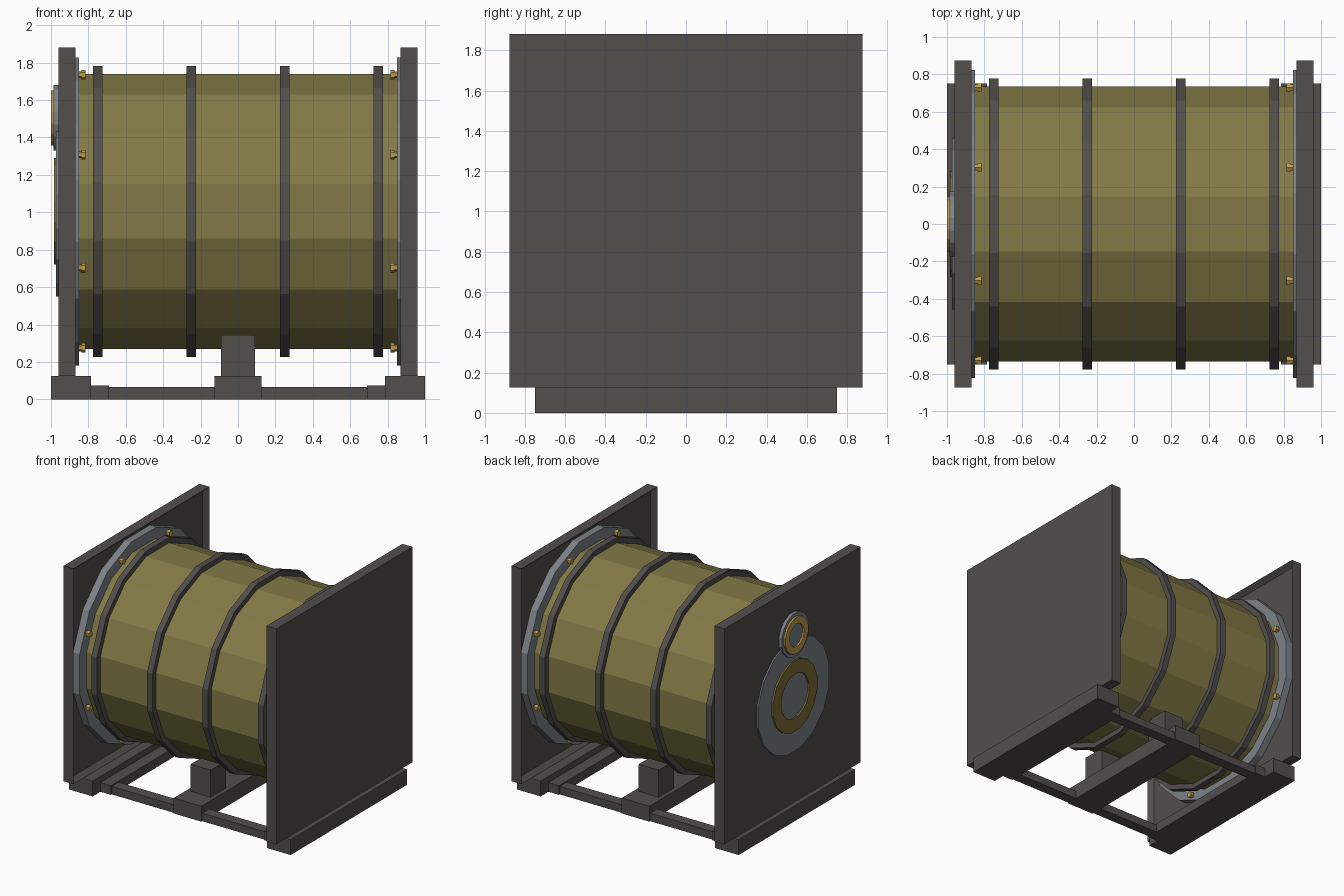
import bpy, bmesh, math
from mathutils import Vector

if "Cube" in bpy.data.objects:
    bpy.data.objects.remove(bpy.data.objects["Cube"])

def mat(name, rgb):
    m = bpy.data.materials.new(name)
    m.diffuse_color = (*rgb, 1)
    m.use_nodes = True
    m.node_tree.nodes["Principled BSDF"].inputs["Base Color"].default_value = m.diffuse_color
    return m

DARK = mat("dark_grey", (0.085, 0.077, 0.073))
OLIVE = mat("olive", (0.225, 0.195, 0.062))
STEEL = mat("steel_grey", (0.20, 0.225, 0.25))
GOLD = mat("gold", (0.52, 0.33, 0.07))
BRONZE = mat("bronze", (0.21, 0.15, 0.04))
CZ = 1.005  # height of the drum axis

def finish(name, bm, m):
    bmesh.ops.recalc_face_normals(bm, faces=bm.faces)
    me = bpy.data.meshes.new(name)
    bm.to_mesh(me)
    bm.free()
    me.materials.append(m)
    ob = bpy.data.objects.new(name, me)
    bpy.context.collection.objects.link(ob)
    return ob

def box(name, x, y, z, m):
    bm = bmesh.new()
    bmesh.ops.create_cube(bm, size=1)
    for v in bm.verts:
        v.co = [(a[0] + a[1]) / 2 + c * (a[1] - a[0]) for a, c in zip((x, y, z), v.co)]
    return finish(name, bm, m)

def disc(name, x0, x1, r, m, y=0, z=CZ, n=16, hole=0):
    """Faceted disc (or ring if hole > 0) along x, turned half a facet."""
    bm = bmesh.new()
    def loop(x, rad):
        return [bm.verts.new((x, y + rad * math.cos((i + .5) * math.tau / n),
                              z + rad * math.sin((i + .5) * math.tau / n))) for i in range(n)]
    loops = [loop(x0, r), loop(x1, r)]
    if hole:
        loops += [loop(x1, hole), loop(x0, hole)]
        pairs = [(k, (k + 1) % 4) for k in range(4)]
    else:
        bm.faces.new(loops[0])
        bm.faces.new(loops[1])
        pairs = [(0, 1)]
    for a, b in pairs:
        for i in range(n):
            j = (i + 1) % n
            bm.faces.new((loops[a][i], loops[a][j], loops[b][j], loops[b][i]))
    return finish(name, bm, m)

# Drum and its hoops
disc("drum", -0.88, 0.88, 0.75, OLIVE)
for i, x in enumerate((-0.75, -0.25, 0.25, 0.75)):
    disc(f"hoop_{i}", x - 0.025, x + 0.025, 0.793, DARK, hole=0.74)

for side, s in (("left", -1), ("right", 1)):
    def span(a, b):
        return tuple(sorted((s * a, s * b)))

    # End panel with a recess on the inner face
    panel = box(f"{side}_end_panel", span(0.87, 0.96), (-0.875, 0.875), (0.125, 1.88), DARK)
    bm = bmesh.new()
    bm.from_mesh(panel.data)
    bm.normal_update()
    inner = [f for f in bm.faces if f.normal.x * s < -0.9]
    bmesh.ops.inset_region(bm, faces=inner, thickness=0.05, depth=0)
    bmesh.ops.translate(bm, verts=inner[0].verts, vec=Vector((s * 0.04, 0, 0)))
    bm.to_mesh(panel.data)
    bm.free()

    # Flange and bolts
    disc(f"{side}_flange", *span(0.85, 0.91), 0.84, STEEL)
    for k in range(8):
        a = (k + .5) * math.tau / 8
        y, z = 0.79 * math.cos(a), CZ + 0.79 * math.sin(a)
        disc(f"{side}_bolt_shank_{k}", *span(0.835, 0.855), 0.018, GOLD, y, z, 6)
        disc(f"{side}_bolt_head_{k}", *span(0.815, 0.837), 0.026, GOLD, y, z, 6)

    # Base: foot and inner cross bar
    box(f"{side}_foot", span(0.785, 1.0), (-0.75, 0.75), (0, 0.125), DARK)
    box(f"{side}_cross_bar", span(0.69, 0.785), (-0.65, 0.65), (0, 0.075), DARK)

# Base: long rails, centre beam and saddle blocks
box("centre_beam", (-0.125, 0.125), (-0.65, 0.65), (0, 0.125), DARK)
for name, s in (("front", -1), ("back", 1)):
    box(f"{name}_rail", (-0.79, 0.79), sorted((s * 0.55, s * 0.64)), (0, 0.065), DARK)
    box(f"{name}_saddle", (-0.09, 0.09), sorted((s * 0.28, s * 0.48)), (0.12, 0.345), DARK)

# Hatch and filler cap on the left panel
disc("hatch_plate", -0.972, -0.955, 0.465, STEEL)
disc("hatch_ring", -0.985, -0.97, 0.29, BRONZE, hole=0.18)
disc("cap_plate", -0.986, -0.955, 0.178, STEEL, z=1.505)
disc("cap_ring", -1.0, -0.984, 0.15, GOLD, z=1.505, hole=0.092)
